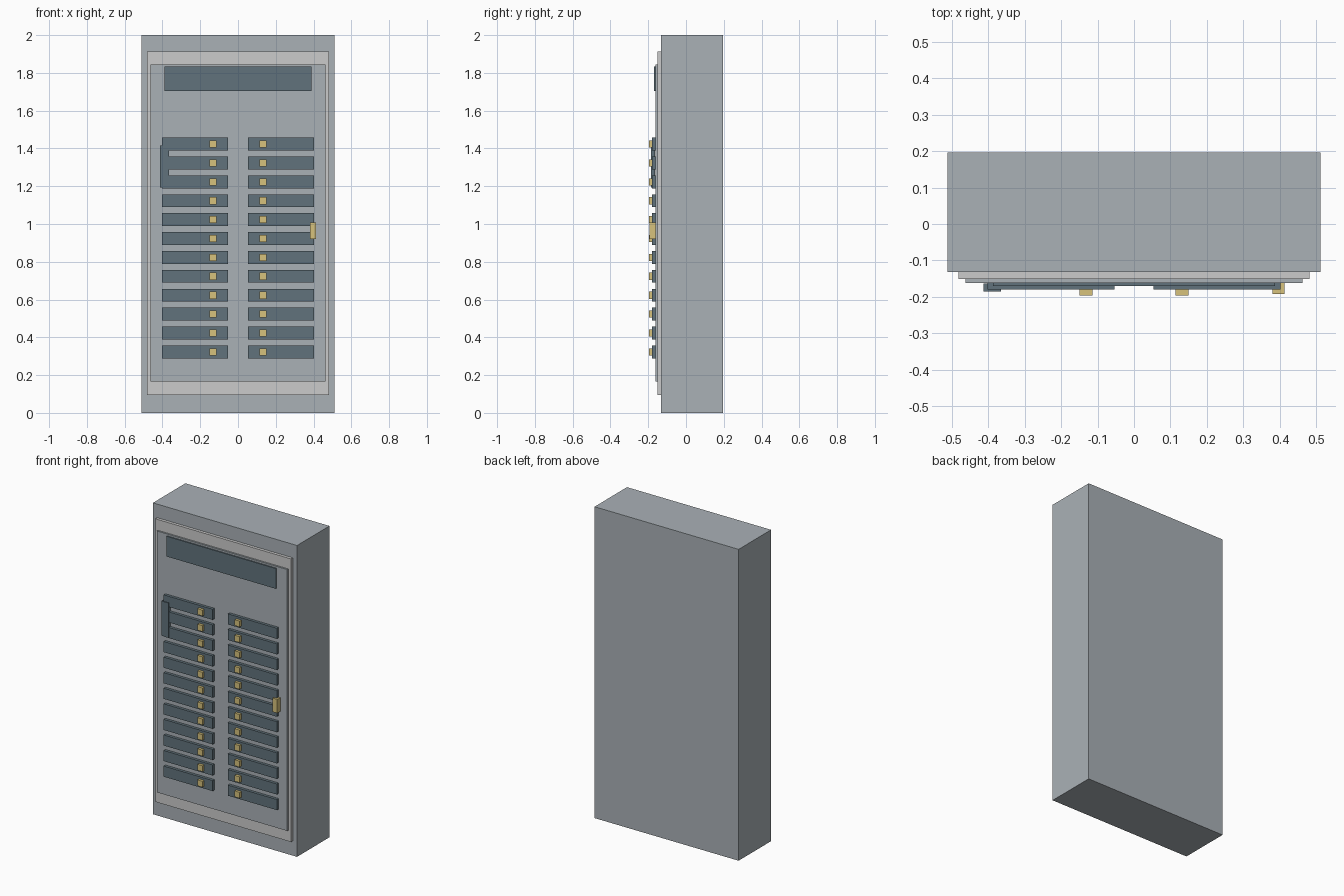
import bpy
import bmesh
from mathutils import Vector

if "Cube" in bpy.data.objects:
    bpy.data.objects.remove(bpy.data.objects["Cube"])


def material(name, rgb):
    m = bpy.data.materials.new(name)
    m.diffuse_color = (*rgb, 1)
    m.use_nodes = True
    m.node_tree.nodes["Principled BSDF"].inputs["Base Color"].default_value = m.diffuse_color
    return m


GREY = material("painted_steel", (0.40, 0.44, 0.47))
LIGHT = material("light_trim", (0.54, 0.56, 0.57))
DARK = material("dark_slate", (0.12, 0.17, 0.20))
BRASS = material("brass", (0.68, 0.54, 0.20))


def box(name, x, y, z, mat):
    """Box spanning the (min, max) ranges on each axis."""
    lo, hi = Vector((x[0], y[0], z[0])), Vector((x[1], y[1], z[1]))
    bm = bmesh.new()
    bmesh.ops.create_cube(bm, size=1)
    bmesh.ops.scale(bm, vec=hi - lo, verts=bm.verts)
    mesh = bpy.data.meshes.new(name)
    bm.to_mesh(mesh)
    bm.free()
    mesh.materials.append(mat)
    ob = bpy.data.objects.new(name, mesh)
    ob.location = (lo + hi) / 2
    bpy.context.collection.objects.link(ob)
    return ob


# Cabinet body with stepped trim and door
box("cabinet", (-0.512, 0.512), (-0.132, 0.197), (0, 2), GREY)
box("door_trim", (-0.482, 0.482), (-0.151, -0.132), (0.095, 1.913), LIGHT)
box("door", (-0.463, 0.463), (-0.162, -0.151), (0.165, 1.844), GREY)

# Header plate, hinge-side handle and latch
box("header_plate", (-0.388, 0.388), (-0.17, -0.162), (1.703, 1.833), DARK)
box("side_handle", (-0.413, -0.366), (-0.185, -0.164), (1.194, 1.416), DARK)
box("latch", (0.381, 0.414), (-0.193, -0.162), (0.92, 1.008), BRASS)

# Two columns of twelve breakers with toggles
for side, label in ((-1, "left"), (1, "right")):
    for row in range(12):
        z = 0.323 + row * 0.1
        xs = sorted((side * 0.054, side * 0.402))
        box(f"breaker_{label}_{row + 1}", xs, (-0.18, -0.162), (z - 0.034, z + 0.034), DARK)
        xc = side * 0.132
        box(f"toggle_{label}_{row + 1}", (xc - 0.018, xc + 0.018), (-0.197, -0.18),
            (z - 0.019, z + 0.019), BRASS)
